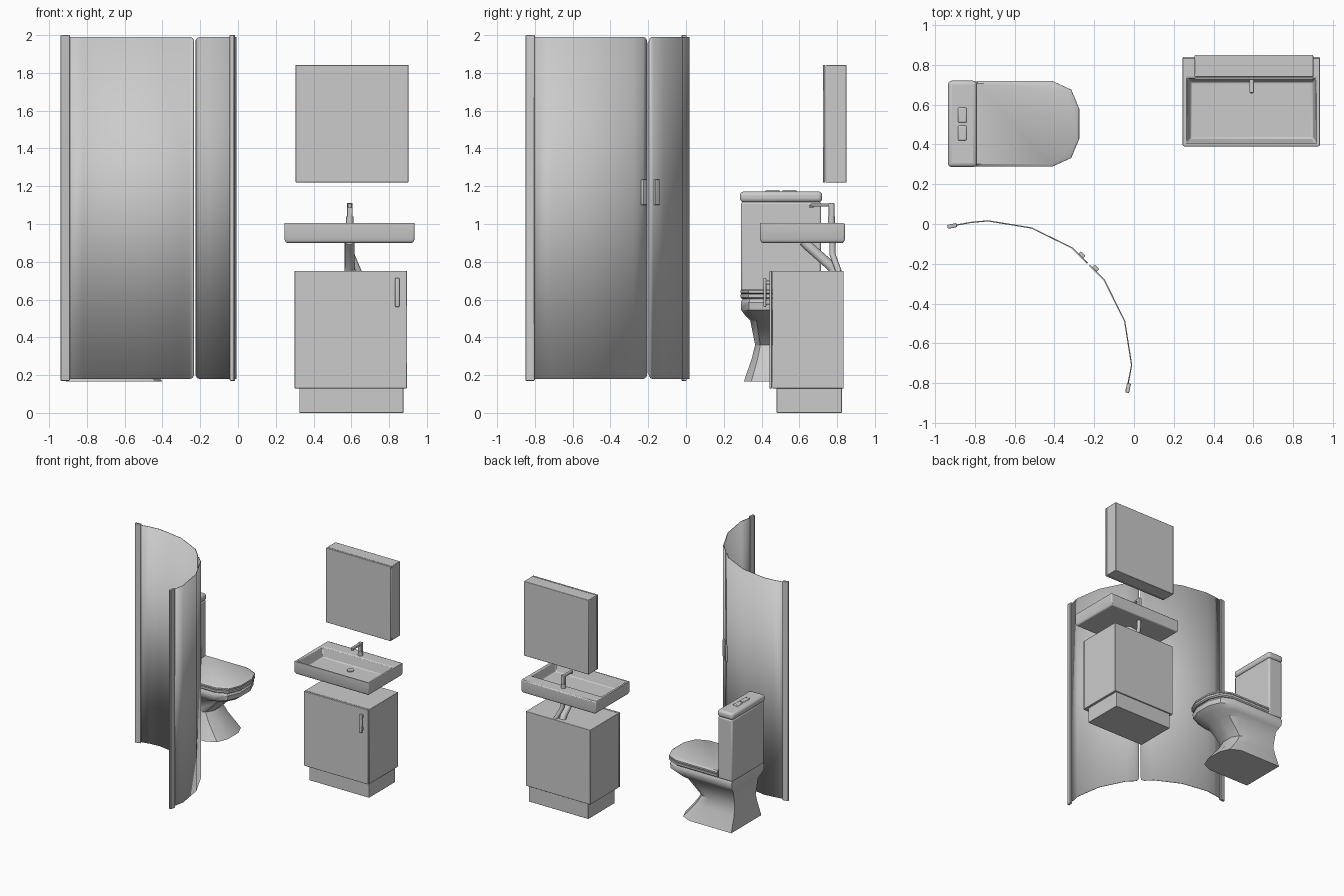
import bpy, math
from mathutils import Vector

if "Cube" in bpy.data.objects:
    bpy.data.objects.remove(bpy.data.objects["Cube"])


def finish(name, verts, faces, bevel=0.0, segs=2, solid=0.0):
    """Make an object, fix normals, apply bevel/thickness and smooth by angle."""
    me = bpy.data.meshes.new(name)
    me.from_pydata(verts, [], faces)
    ob = bpy.data.objects.new(name, me)
    bpy.context.collection.objects.link(ob)
    bpy.ops.object.select_all(action='DESELECT')
    ob.select_set(True)
    bpy.context.view_layer.objects.active = ob
    bpy.ops.object.mode_set(mode='EDIT')
    bpy.ops.mesh.select_all(action='SELECT')
    bpy.ops.mesh.normals_make_consistent(inside=False)
    bpy.ops.object.mode_set(mode='OBJECT')
    bpy.ops.object.shade_smooth_by_angle(angle=math.radians(35))
    if solid:
        m = ob.modifiers.new("thickness", 'SOLIDIFY')
        m.thickness, m.offset = solid, 0
    if bevel:
        m = ob.modifiers.new("bevel", 'BEVEL')
        m.width, m.segments, m.limit_method = bevel, segs, 'ANGLE'
        m.angle_limit = math.radians(40)
    return ob


def loft(name, rings, **kw):
    """Skin a stack of equal-sized rings and cap both ends."""
    n = len(rings[0])
    verts = [p for r in rings for p in r]
    faces = [(i * n + k, i * n + (k + 1) % n, (i + 1) * n + (k + 1) % n, (i + 1) * n + k)
             for i in range(len(rings) - 1) for k in range(n)]
    faces += [tuple(range(n)), tuple(range(len(verts) - n, len(verts)))]
    return finish(name, verts, faces, **kw)


def rect(x0, x1, y0, y1, z):
    return [(x0, y0, z), (x1, y0, z), (x1, y1, z), (x0, y1, z)]


def box(name, x, y, z, bevel=0.005, segs=2):
    return loft(name, [rect(*x, *y, z[0]), rect(*x, *y, z[1])], bevel=bevel, segs=segs)


def turned_box(name, centre, size, z, deg, bevel=0.004):
    """Upright box turned about its own vertical axis."""
    w, d = size[0] / 2, size[1] / 2
    ob = box(name, (-w, w), (-d, d), z, bevel)
    ob.location = (*centre, 0)
    ob.rotation_euler.z = math.radians(deg)
    return ob


def tube(name, path, radius, n=12):
    """Round pipe along a few points."""
    pts = [Vector(p) for p in path]
    rings = []
    for i, p in enumerate(pts):
        d = (pts[min(i + 1, len(pts) - 1)] - pts[max(i - 1, 0)]).normalized()
        side = d.cross(Vector((1, 0, 0))).normalized()
        other = d.cross(side)
        rings.append([tuple(p + radius * (math.cos(a) * side + math.sin(a) * other))
                      for a in (2 * math.pi * k / n for k in range(n))])
    return loft(name, rings)


# ---- curved shower screen: two thin panels, edge posts, handles ----
def panel(name, path):
    """Curved sheet; the last path point is the free edge with rounded corners."""
    pts = [Vector(p) for p in path]
    end, prev = pts[-1], pts[-2]
    back = (prev - end).normalized()
    r = 0.03
    cols = [(p, 0.0) for p in pts[:-1]]
    for a in (0, 30, 60, 90):
        t = math.radians(a)
        cols.append((end + back * r * (1 - math.sin(t)), r * (1 - math.cos(t))))
    verts = []
    for p, cut in cols:
        verts += [(p.x, p.y, 0.18 + cut), (p.x, p.y, 1.99 - cut)]
    faces = [(2 * i, 2 * i + 2, 2 * i + 3, 2 * i + 1) for i in range(len(cols) - 1)]
    return finish(name, verts, faces, solid=0.006)


panel("shower_panel_left", [(-0.91, -0.008), (-0.82, 0.008), (-0.735, 0.016), (-0.515, -0.02),
                            (-0.31, -0.121), (-0.234, -0.197)])
panel("shower_panel_right", [(-0.032, -0.815), (-0.012, -0.71), (-0.047, -0.488),
                             (-0.15, -0.281), (-0.224, -0.207)])
turned_box("shower_post_left", (-0.915, -0.01), (0.048, 0.02), (0.17, 2.0), 12)
turned_box("shower_post_right", (-0.03, -0.825), (0.02, 0.048), (0.17, 2.0), -12)
for name, c in (("left", (-0.262, -0.155)), ("right", (-0.193, -0.222))):
    turned_box("shower_handle_" + name, c, (0.032, 0.018), (1.10, 1.235), -45)

# ---- toilet ----
YC = 0.504


def dee(xb, xf, hw, z, nose=0.135):
    """Ring with square back and rounded front (towards +x)."""
    half = [(xb, hw), (xf - nose, hw), (xf - 0.3 * nose, 0.8 * hw), (xf, 0.35 * hw)]
    return ([(x, YC - w, z) for x, w in half] + [(x, YC + w, z) for x, w in reversed(half)])


loft("toilet_bowl", [
    dee(-0.91, -0.40, 0.198, 0.165, 0.12),
    dee(-0.905, -0.50, 0.155, 0.29, 0.12),
    dee(-0.90, -0.54, 0.138, 0.36, 0.12),
    dee(-0.905, -0.41, 0.164, 0.49, 0.13),
    dee(-0.915, -0.33, 0.190, 0.515),
    dee(-0.925, -0.29, 0.212, 0.545),
    dee(-0.925, -0.285, 0.214, 0.585),
    dee(-0.92, -0.295, 0.205, 0.603)])
loft("toilet_seat", [dee(-0.79, -0.285, 0.207, 0.603), dee(-0.79, -0.275, 0.215, 0.612),
                     dee(-0.79, -0.275, 0.215, 0.628)])
loft("toilet_lid", [dee(-0.79, -0.283, 0.208, 0.63), dee(-0.79, -0.276, 0.215, 0.636),
                    dee(-0.79, -0.276, 0.215, 0.648), dee(-0.79, -0.29, 0.203, 0.657)])
box("toilet_tank", (-0.927, -0.795), (0.291, 0.716), (0.60, 1.117), 0.012)
box("toilet_tank_lid", (-0.936, -0.79), (0.286, 0.721), (1.115, 1.172), 0.02, 3)
for i, y in enumerate((0.42, 0.51)):
    box(f"flush_button_{i + 1}", (-0.885, -0.842), (y, y + 0.075), (1.165, 1.18), 0.006)

# ---- vanity: plinth, cabinet, door, handle ----
box("vanity_plinth", (0.325, 0.875), (0.48, 0.825), (0.0, 0.135), 0.002)
box("vanity_cabinet", (0.30, 0.895), (0.457, 0.835), (0.13, 0.752), 0.003)
box("vanity_door", (0.30, 0.895), (0.441, 0.455), (0.13, 0.752), 0.003)
box("vanity_handle", (0.832, 0.855), (0.41, 0.425), (0.56, 0.715), 0.006)
for i, z in enumerate((0.575, 0.68)):
    box(f"vanity_handle_stem_{i + 1}", (0.836, 0.851), (0.42, 0.443), (z, z + 0.02), 0.002)

# ---- basin with recess, drain and waste pipes ----
loft("basin", [rect(0.255, 0.925, 0.40, 0.835, 0.90),
               rect(0.245, 0.935, 0.391, 0.841, 0.92),
               rect(0.245, 0.935, 0.391, 0.841, 1.005),
               rect(0.265, 0.917, 0.406, 0.733, 1.005),
               rect(0.285, 0.90, 0.43, 0.715, 0.925)], bevel=0.007)
tube("basin_drain", [(0.59, 0.64, 0.92), (0.59, 0.64, 0.932)], 0.027, 16)
tube("waste_pipe", [(0.59, 0.62, 0.91), (0.59, 0.64, 0.89), (0.59, 0.77, 0.775),
                    (0.59, 0.785, 0.745)], 0.026)
tube("supply_pipe", [(0.60, 0.775, 0.905), (0.60, 0.775, 0.84), (0.64, 0.81, 0.745)], 0.016)

# ---- faucet ----
tube("faucet_base", [(0.592, 0.77, 1.0), (0.592, 0.77, 1.04)], 0.019, 16)
box("faucet_body", (0.577, 0.607), (0.755, 0.785), (1.03, 1.112), 0.004)
box("faucet_spout", (0.58, 0.604), (0.66, 0.765), (1.092, 1.109), 0.004)
tube("faucet_tip", [(0.592, 0.665, 1.085), (0.592, 0.665, 1.1)], 0.01)

# ---- mirror cabinet ----
box("mirror_cabinet", (0.305, 0.902), (0.739, 0.85), (1.22, 1.842), 0.004)
box("mirror_door", (0.305, 0.902), (0.725, 0.737), (1.22, 1.842), 0.003)
